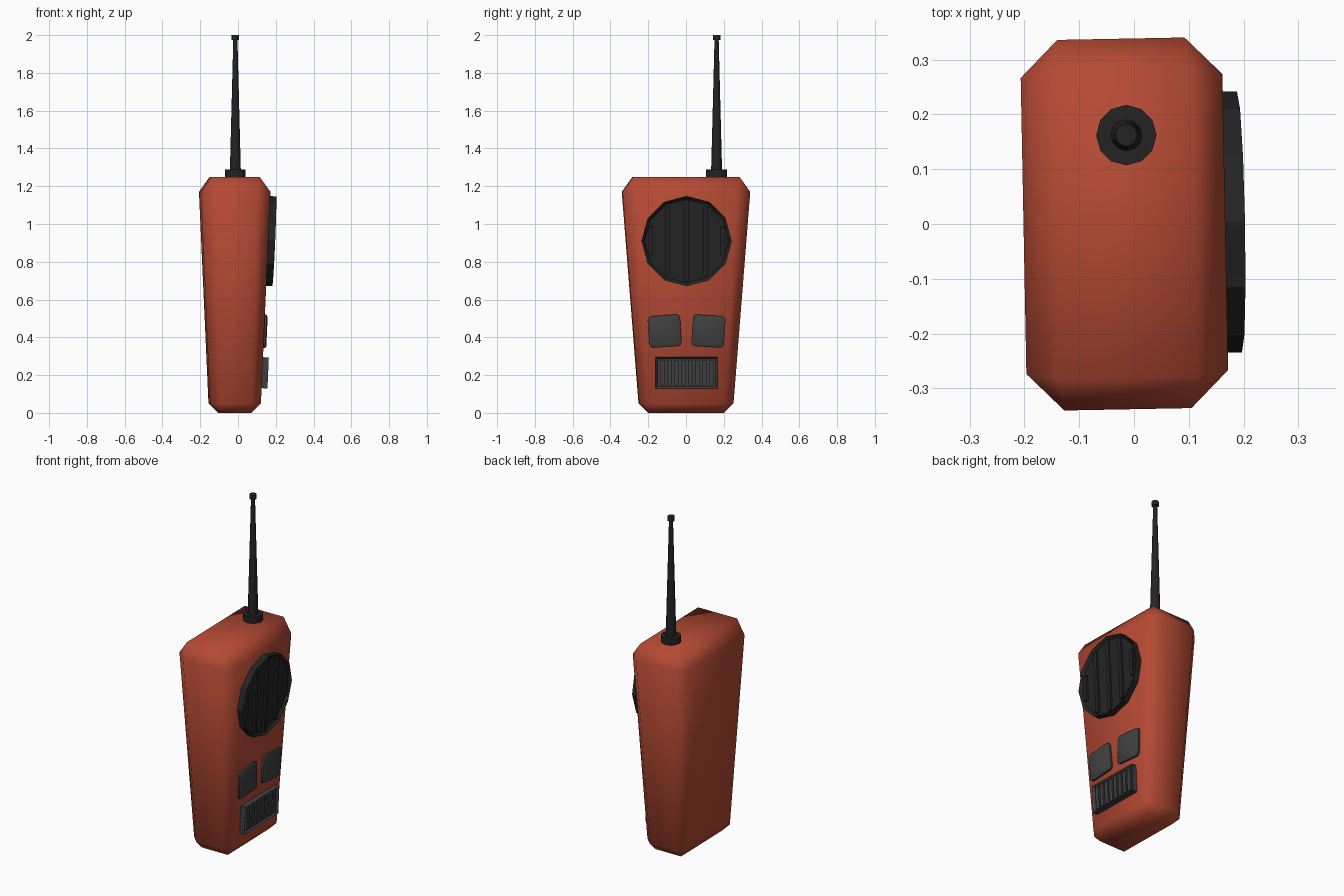
import bpy, bmesh, math
from mathutils import Matrix, Vector

if "Cube" in bpy.data.objects:
    bpy.data.objects.remove(bpy.data.objects["Cube"])


def material(name, rgb):
    m = bpy.data.materials.new(name)
    m.diffuse_color = (*rgb, 1)
    m.use_nodes = True
    m.node_tree.nodes["Principled BSDF"].inputs["Base Color"].default_value = m.diffuse_color
    return m


RED = material("orange red", (0.46, 0.068, 0.034))
BLACK = material("soft black", (0.017, 0.017, 0.017))
GREY = material("dark grey", (0.05, 0.05, 0.05))

CX, YAW = -0.0175, math.radians(1.1)
BODY = Matrix.Translation((CX, 0, 0)) @ Matrix.Rotation(YAW, 4, 'Z')
SLOPE = 0.048 / 1.12


def finish(name, bm, mat, matrix=None, angle=30):
    if matrix is not None:
        bm.transform(matrix)
    bmesh.ops.recalc_face_normals(bm, faces=bm.faces)
    me = bpy.data.meshes.new(name)
    bm.to_mesh(me)
    bm.free()
    me.materials.append(mat)
    ob = bpy.data.objects.new(name, me)
    bpy.context.collection.objects.link(ob)
    bpy.ops.object.select_all(action='DESELECT')
    ob.select_set(True)
    bpy.context.view_layer.objects.active = ob
    if angle >= 180:
        bpy.ops.object.shade_smooth()
    else:
        bpy.ops.object.shade_smooth_by_angle(angle=math.radians(angle))
    return ob


def on_panel(y, z, spin=0):
    """Frame on the sloping +x face: x outwards, y right, z up."""
    x = 0.135 + SLOPE * (z - 0.05)
    return (BODY @ Matrix.Translation((x, 0, z))
            @ Matrix.Rotation(math.atan(SLOPE), 4, 'Y')
            @ Matrix.Translation((0, y, 0))
            @ Matrix.Rotation(math.radians(spin), 4, 'X'))


def plate(outline, depth, rim, drop):
    """Plate extruded outwards with an inset, lowered (or raised) centre."""
    bm = bmesh.new()
    base = bm.faces.new([bm.verts.new((-0.01, y, z)) for y, z in outline])
    ext = bmesh.ops.extrude_face_region(bm, geom=[base], use_keep_orig=True)["geom"]
    top = [g for g in ext if isinstance(g, bmesh.types.BMFace)][0]
    for v in top.verts:
        v.co.x = depth
    bmesh.ops.recalc_face_normals(bm, faces=bm.faces)
    bmesh.ops.inset_region(bm, faces=[top], thickness=rim)
    for v in top.verts:
        v.co.x -= drop
    return bm


def add_rib(bm, y, width, height, x0, x1):
    m = (Matrix.Translation(((x0 + x1) / 2, y, 0))
         @ Matrix.Diagonal((x1 - x0, width, height, 1)))
    bmesh.ops.create_cube(bm, size=1, matrix=m)


# Tapered body with chamfered edges and cut corners
bm = bmesh.new()
for hx, hy, c, z_side, z_cap, inset in ((0.135, 0.25, 0.05, 0.05, 0.0, 0.05),
                                        (0.184, 0.338, 0.068, 1.17, 1.25, 0.057)):
    for sx in (-1, 1):
        for sy in (-1, 1):
            for x, y, z in ((hx, hy - c, z_side), (hx - c, hy, z_side),
                            (hx - inset, hy - inset, z_cap)):
                bm.verts.new((sx * x, sy * y, z))
bmesh.ops.convex_hull(bm, input=bm.verts)
bmesh.ops.dissolve_limit(bm, angle_limit=0.01, verts=bm.verts, edges=bm.edges)
finish("body", bm, RED, BODY, 180)

# Round speaker with vertical ribs
R = 0.238
ring = [(R * math.cos(i * math.pi / 6), R * math.sin(i * math.pi / 6)) for i in range(12)]
bm = plate(ring, 0.038, 0.016, 0.016)
for y in (-0.19, -0.1, 0, 0.1, 0.19):
    add_rib(bm, y, 0.024, 2 * math.sqrt(0.216 ** 2 - (abs(y) + 0.012) ** 2), 0.015, 0.034)
finish("speaker", bm, BLACK, on_panel(0, 0.91), 25)

# Two rounded buttons, each turned a little
for name, side in (("left_button", -1), ("right_button", 1)):
    pts = []
    for i, (sy, sz) in enumerate(((1, 1), (-1, 1), (-1, -1), (1, -1))):
        for a in (0, 45, 90):
            t = math.radians(a + 90 * i)
            pts.append((sy * 0.066 + 0.02 * math.cos(t), sz * 0.064 + 0.02 * math.sin(t)))
    finish(name, plate(pts, 0.011, 0.008, -0.005), GREY,
           on_panel(side * 0.116, 0.433, -side * 4), 50)

# Lower grille with frame and ribs
bm = plate([(0.164, 0.082), (-0.164, 0.082), (-0.164, -0.082), (0.164, -0.082)],
           0.032, 0.014, 0.014)
for i in range(8):
    add_rib(bm, (i - 3.5) * 0.037, 0.024, 0.136, 0.01, 0.028)
finish("lower_grille", bm, GREY, on_panel(0, 0.213), 30)

# Antenna: collar, tapered rod and tip
for name, r0, r1, z0, z1 in (("antenna_collar", 0.055, 0.055, 1.24, 1.288),
                             ("antenna_rod", 0.029, 0.011, 1.28, 1.98),
                             ("antenna_tip", 0.02, 0.02, 1.974, 2.0)):
    bm = bmesh.new()
    bmesh.ops.create_cone(bm, cap_ends=True, segments=12, radius1=r0, radius2=r1,
                          depth=z1 - z0)
    finish(name, bm, BLACK, Matrix.Translation((-0.014, 0.162, (z0 + z1) / 2)), 40)
